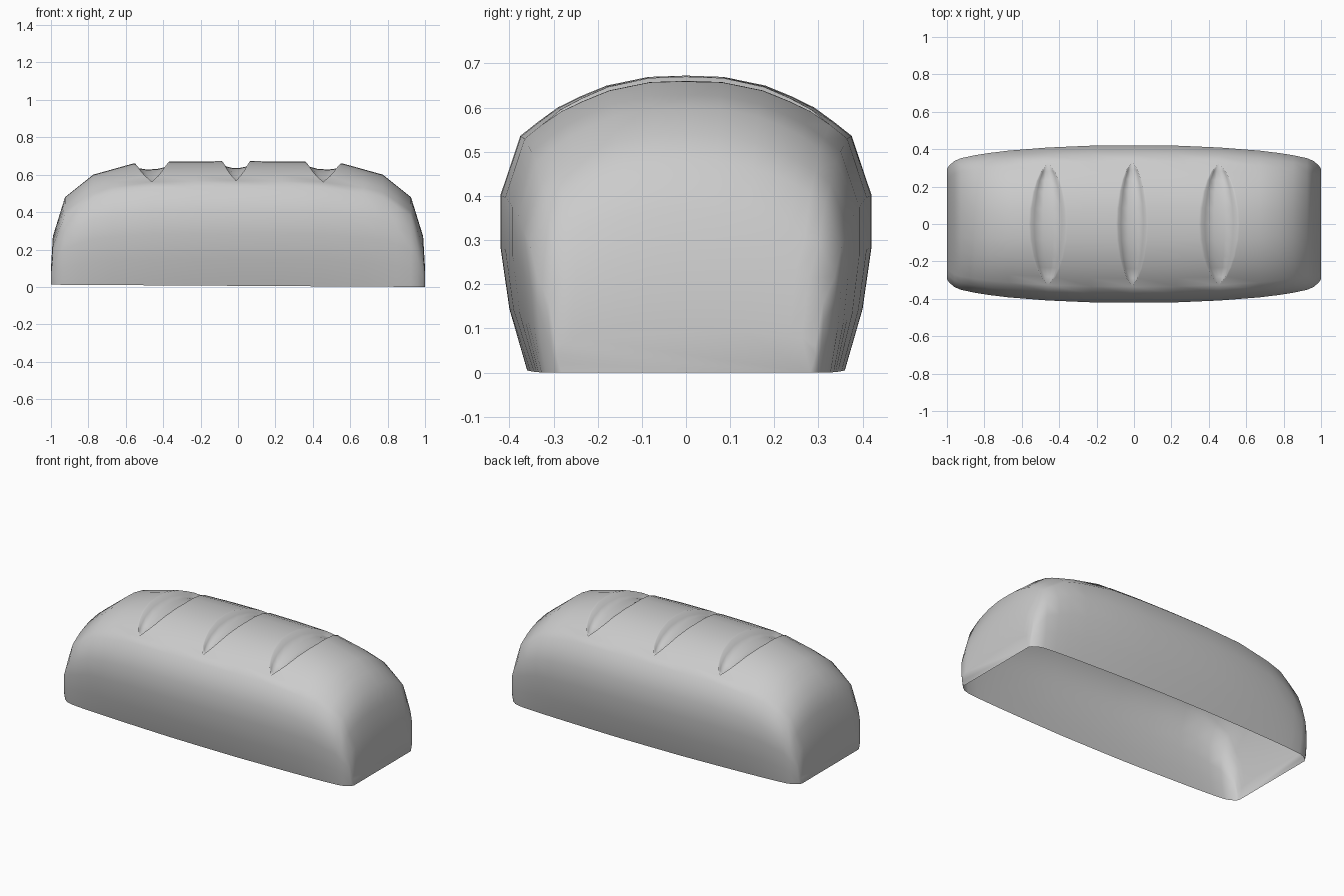
import bpy
import bmesh

cube = bpy.data.objects.get("Cube")
if cube:
    bpy.data.objects.remove(cube, do_unlink=True)

# Half cross-section of the loaf at its middle, bottom rim to crown
PROFILE = [(0.36, 0), (0.4, 0.14), (0.42, 0.28), (0.42, 0.4), (0.375, 0.535),
           (0.335, 0.567), (0.29, 0.6), (0.24, 0.625), (0.18, 0.65), (0.085, 0.67), (0, 0.673)]
SECTION = PROFILE + [(-y, z) for y, z in PROFILE[-2::-1]]

# Crown height and half width along the loaf
HEIGHT = [(0, 0.673), (0.37, 0.67), (0.56, 0.66), (0.775, 0.6), (0.925, 0.48), (0.99, 0.27), (1, 0.1)]
WIDTH = [(0, 0.422), (0.2, 0.422), (0.48, 0.41), (0.72, 0.39), (0.91, 0.36), (0.98, 0.33), (1, 0.295)]

# Scored cuts: centre and half width; then offset across a cut and its depth
CUTS = [(-0.46, 0.092), (-0.01, 0.075), (0.455, 0.095)]
CUT_SHAPE = [(-1.15, 0), (-1, 0), (-0.8, 0.026), (-0.3, 0.036), (0.3, 0.036),
             (0.8, 0.028), (1, 0), (1.15, 0)]
CUT_REACH = 0.335


def lookup(table, x):
    for (x0, v0), (x1, v1) in zip(table, table[1:]):
        if x <= x1:
            return v0 + (v1 - v0) * (x - x0) / (x1 - x0)
    return table[-1][1]


def surface_point(x, y, z, depth=0):
    a = min(abs(x), 1)
    width = lookup(WIDTH, a)
    # the sides lean less towards the ends
    if z < 0.28:
        y *= 1 + (0.42 / abs(y) - 1) * 0.7 * a ** 4
    rim = 0.006 * (1 - x)
    height = lookup(HEIGHT, a)
    return (x, y * width / 0.422, rim + z * (height - rim) / 0.673 - depth)


# Columns running over the loaf: (centre, offset, half width, depth)
columns = [(x, 0, 0, 0) for x in (-1, -0.99, -0.96, -0.925, -0.85, -0.775, -0.67, -0.23,
                                  0.23, 0.67, 0.775, 0.85, 0.925, 0.96, 0.99, 1)]
for centre, half in CUTS:
    columns += [(centre, offset, half, depth) for offset, depth in CUT_SHAPE]
columns.sort()

bm = bmesh.new()
grid = []
for centre, offset, half, depth in columns:
    row = []
    for y, z in SECTION:
        lens = max(0, 1 - (y / CUT_REACH) ** 2) ** 0.7
        inside = min(1, lens * 3)
        row.append(bm.verts.new(surface_point(centre + offset * half * lens, y, z, depth * inside)))
    grid.append(row)

# Crust, open underneath, with closed ends
for a, b in zip(grid, grid[1:]):
    for j in range(len(SECTION) - 1):
        bm.faces.new((a[j], b[j], b[j + 1], a[j + 1]))
bm.faces.new(grid[0])
bm.faces.new(grid[-1][::-1])
bmesh.ops.remove_doubles(bm, verts=bm.verts, dist=0.0005)
bmesh.ops.recalc_face_normals(bm, faces=bm.faces)
if sum(f.normal.z * f.calc_area() for f in bm.faces) < 0:
    bmesh.ops.reverse_faces(bm, faces=bm.faces)
for face in bm.faces:
    face.smooth = True

mesh = bpy.data.meshes.new("bread_loaf")
bm.to_mesh(mesh)
bm.free()
loaf = bpy.data.objects.new("bread_loaf", mesh)
bpy.context.collection.objects.link(loaf)

crust = bpy.data.materials.new("plain_grey")
crust.use_nodes = True
colour = (0.6, 0.6, 0.6, 1)
crust.diffuse_color = colour
crust.node_tree.nodes["Principled BSDF"].inputs["Base Color"].default_value = colour
mesh.materials.append(crust)
